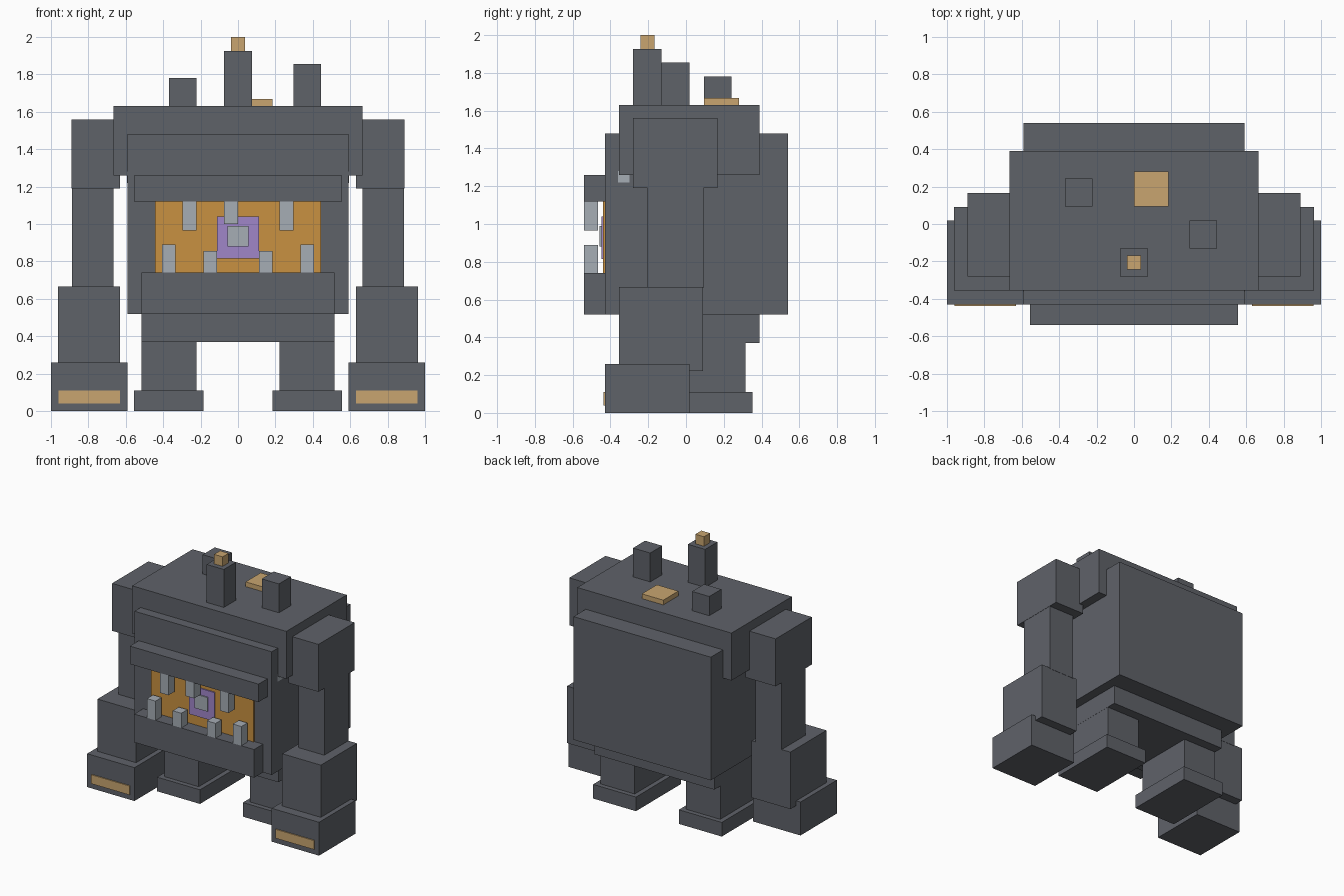
import bpy
import bmesh

cube = bpy.data.objects.get("Cube")
if cube:
    bpy.data.objects.remove(cube, do_unlink=True)


def material(name, hexcode):
    """Flat material from an sRGB hex colour, stored as linear values."""
    srgb = [int(hexcode[i:i + 2], 16) / 255 for i in (0, 2, 4)]
    col = [c / 12.92 if c <= 0.04045 else ((c + 0.055) / 1.055) ** 2.4 for c in srgb]
    m = bpy.data.materials.new(name)
    m.use_nodes = True
    m.diffuse_color = (*col, 1)
    m.node_tree.nodes["Principled BSDF"].inputs["Base Color"].default_value = (*col, 1)
    return m


STONE = material("dark stone", "5f6269")
AMBER = material("amber", "c89141")
GOLD = material("pale gold", "c8a570")
VIOLET = material("violet", "a086c9")
STEEL = material("light steel", "a6adb5")


def box(name, x, y, z, mat=STONE):
    """Box between the (low, high) limits on each axis."""
    bm = bmesh.new()
    bmesh.ops.create_cube(bm, size=1)
    for v in bm.verts:
        v.co = [lim[0] if c < 0 else lim[1] for c, lim in zip(v.co, (x, y, z))]
    mesh = bpy.data.meshes.new(name)
    bm.to_mesh(mesh)
    bm.free()
    mesh.materials.append(mat)
    ob = bpy.data.objects.new(name, mesh)
    bpy.context.scene.collection.objects.link(ob)
    return ob


def wide(name, half, y, z, mat=STONE):
    """Box centred on x = 0."""
    return box(name, (-half, half), y, z, mat)


def pair(name, x, y, z, mat=STONE):
    """Matching boxes on the left (+x) and right (-x)."""
    box("left_" + name, x, y, z, mat)
    box("right_" + name, (-x[1], -x[0]), y, z, mat)


# Torso
wide("body", 0.592, (-0.43, 0.54), (0.52, 1.48))
wide("upper_back", 0.665, (-0.355, 0.39), (1.26, 1.63))
wide("pelvis", 0.517, (-0.24, 0.39), (0.37, 0.53))
wide("cross_pin", 0.594, (-0.36, -0.30), (1.22, 1.28), STEEL)

# Face
wide("brow", 0.555, (-0.54, -0.42), (1.12, 1.26))
wide("jaw", 0.517, (-0.54, -0.42), (0.52, 0.74))
wide("mouth_glow", 0.443, (-0.439, -0.43), (0.74, 1.12), AMBER)
wide("gem_setting", 0.111, (-0.448, -0.439), (0.815, 1.04), VIOLET)
wide("gem_core", 0.056, (-0.457, -0.448), (0.88, 0.99), STEEL)

# Teeth
TOOTH_Y = (-0.54, -0.465)
pair("upper_tooth", (0.222, 0.296), TOOTH_Y, (0.965, 1.12), STEEL)
box("middle_upper_tooth", (-0.074, 0), TOOTH_Y, (1.0, 1.12), STEEL)
pair("outer_lower_tooth", (0.333, 0.407), TOOTH_Y, (0.74, 0.89), STEEL)
pair("inner_lower_tooth", (0.111, 0.185), TOOTH_Y, (0.74, 0.855), STEEL)

# Arms
pair("shoulder", (0.63, 0.89), (-0.28, 0.167), (1.19, 1.56))
pair("upper_arm", (0.665, 0.888), (-0.205, 0.092), (0.66, 1.2))
pair("forearm", (0.63, 0.963), (-0.355, 0.09), (0.223, 0.667))
pair("fist", (0.592, 1.0), (-0.43, 0.018), (0, 0.26))
pair("fist_plate", (0.63, 0.961), (-0.438, -0.43), (0.04, 0.11), GOLD)

# Legs
pair("leg", (0.222, 0.516), (-0.167, 0.315), (0.1, 0.38))
pair("foot", (0.185, 0.555), (-0.204, 0.352), (0, 0.11))

# Pillars and plates on the back
box("right_pillar", (-0.37, -0.222), (0.094, 0.242), (1.62, 1.78))
box("left_pillar", (0.296, 0.444), (-0.13, 0.018), (1.62, 1.855))
wide("middle_pillar", 0.074, (-0.28, -0.13), (1.62, 1.926))
wide("pillar_tip", 0.037, (-0.242, -0.168), (1.926, 2.0), GOLD)
box("back_plate", (0, 0.185), (0.094, 0.28), (1.62, 1.667), GOLD)
